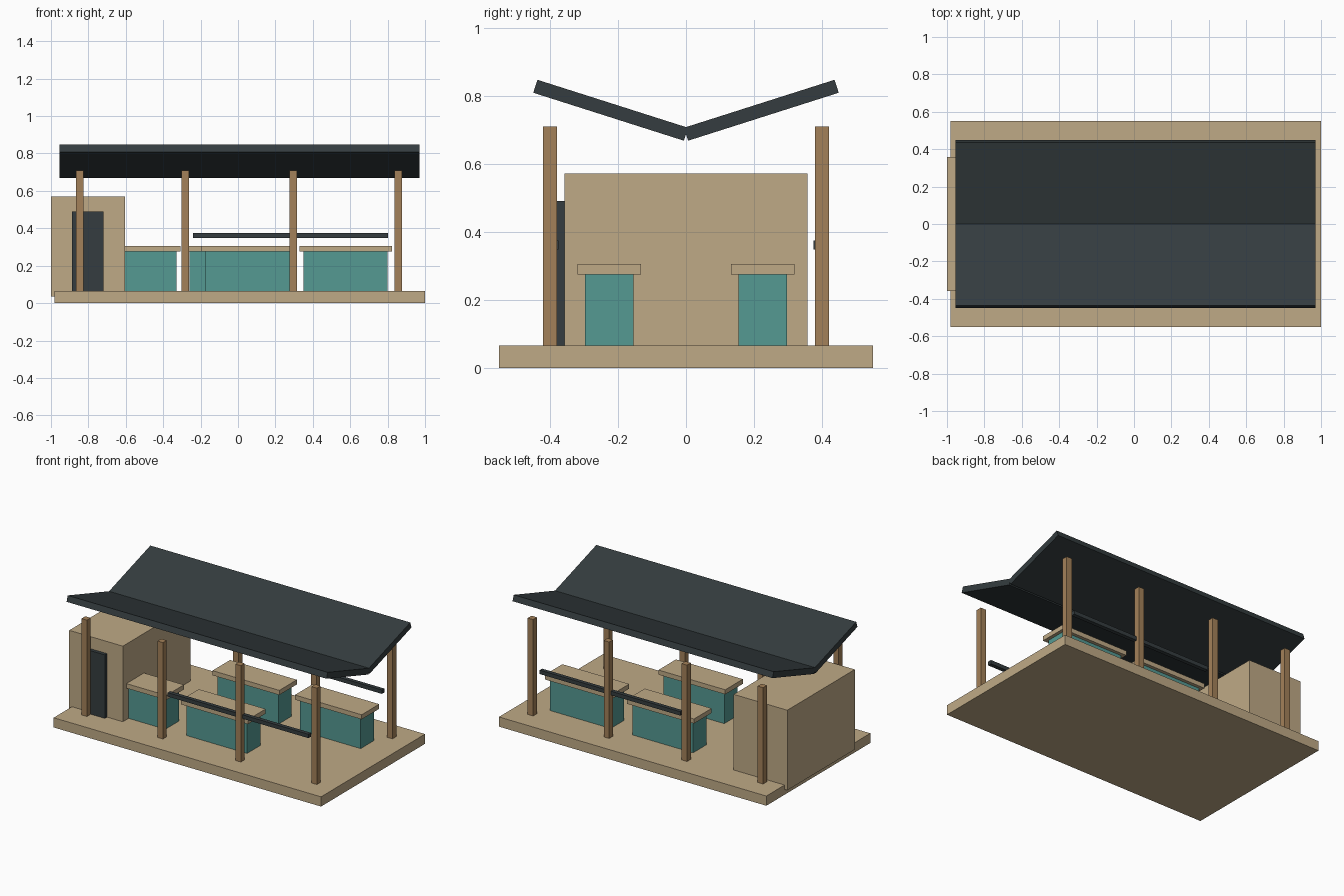
import bpy
from math import atan2, hypot

if "Cube" in bpy.data.objects:
    bpy.data.objects.remove(bpy.data.objects["Cube"])


def material(name, rgb):
    m = bpy.data.materials.new(name)
    m.diffuse_color = (*rgb, 1)
    m.use_nodes = True
    m.node_tree.nodes["Principled BSDF"].inputs["Base Color"].default_value = m.diffuse_color
    return m


SAND = material("sand", (0.52, 0.40, 0.24))
WOOD = material("wood", (0.37, 0.22, 0.10))
TEAL = material("teal", (0.09, 0.32, 0.29))
DARK = material("charcoal", (0.035, 0.046, 0.05))


def box(name, x, y, z, mat, tilt=0):
    """Box from (min, max) ranges, optionally tilted about x."""
    ranges = (x, y, z)
    bpy.ops.mesh.primitive_cube_add(size=1, location=[(a + b) / 2 for a, b in ranges])
    ob = bpy.context.object
    ob.name = name
    ob.scale = [b - a for a, b in ranges]
    bpy.ops.object.transform_apply(location=False, rotation=False, scale=True)
    ob.rotation_euler.x = tilt
    ob.data.materials.append(mat)
    return ob


def around(c, size):
    return (c - size / 2, c + size / 2)


FLOOR = 0.065

# Platform, closed room and its door
box("platform", (-0.98, 1.0), (-0.55, 0.55), (0, FLOOR), SAND)
box("room", (-1.0, -0.603), (-0.357, 0.357), (0.035, 0.571), SAND)
box("door", (-0.887, -0.72), (-0.38, -0.35), (FLOOR, 0.49), DARK)

# Posts, rails and tilted roof panels on both sides
for side, label in ((-1, "front"), (1, "back")):
    for i, x in enumerate((-0.845, -0.282, 0.295, 0.858)):
        box(f"{label}_post_{i + 1}", around(x, 0.04), around(side * 0.4, 0.04),
            (FLOOR, 0.71), WOOD)
    box(f"{label}_rail", (-0.24, 0.803), around(side * 0.388, 0.026),
        (0.348, 0.374), DARK)

    # Panel runs from the central valley up to the eave
    run, valley, eave = 0.443, 0.687, 0.828
    box(f"{label}_roof_panel", (-0.955, 0.97),
        around(side * run / 2, hypot(run, eave - valley)),
        around((valley + eave) / 2, 0.04), DARK,
        tilt=side * atan2(eave - valley, run))

# Market counters: teal body with an overhanging top
for i, (x, y) in enumerate(((-0.555, -0.226), (0.05, -0.226),
                            (-0.035, 0.226), (0.575, 0.226))):
    box(f"counter_body_{i + 1}", around(x, 0.45), around(y, 0.142),
        (FLOOR, 0.275), TEAL)
    box(f"counter_top_{i + 1}", around(x, 0.495), around(y, 0.186),
        (0.275, 0.306), SAND)
